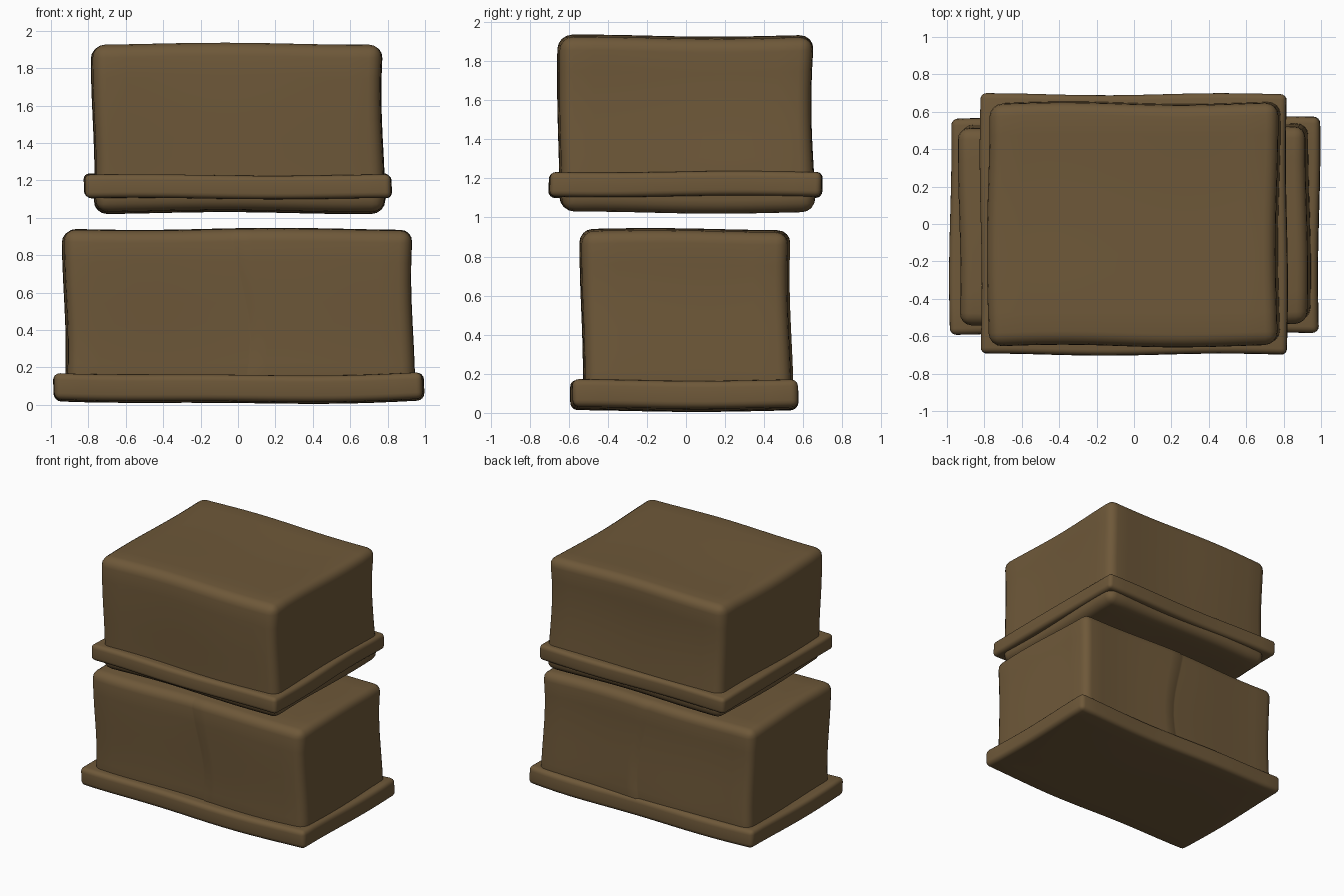
import bpy, bmesh
from math import sin, cos
from mathutils import Vector

if "Cube" in bpy.data.objects:
    bpy.data.objects.remove(bpy.data.objects["Cube"])

brown = bpy.data.materials.new("dark brown")
brown.diffuse_color = (0.156, 0.098, 0.041, 1)
brown.use_nodes = True
brown.node_tree.nodes["Principled BSDF"].inputs["Base Color"].default_value = brown.diffuse_color


def worn_block(name, lo, hi, radius, phase, amp=0.009, sag=0.0, seam=0.0):
    """Rounded box with gently uneven faces; seam steps the right half outward."""
    lo, hi = Vector(lo), Vector(hi)
    mid, size = (lo + hi) / 2, hi - lo
    bm = bmesh.new()
    bmesh.ops.create_cube(bm, size=1)
    for v in bm.verts:
        v.co = Vector([v.co[i] * size[i] + mid[i] for i in range(3)])
    bmesh.ops.bevel(bm, geom=bm.edges[:], offset=radius, segments=4,
                    profile=0.5, affect='EDGES')

    # Slice the faces so that they can undulate
    def cut(axis, pos):
        normal = Vector((0, 0, 0))
        normal[axis] = 1
        point = mid.copy()
        point[axis] = pos
        bmesh.ops.bisect_plane(bm, geom=bm.verts[:] + bm.edges[:] + bm.faces[:],
                               dist=1e-5, plane_co=point, plane_no=normal)

    for axis in range(3):
        inner = size[axis] - 2 * radius
        n = max(1, round(inner / 0.11))
        for k in range(1, n):
            cut(axis, lo[axis] + radius + inner * k / n)
    if seam:
        cut(0, 0.015)
        cut(0, 0.03)

    # Uneven hand-worn surface
    for v in bm.verts:
        x, y, z = v.co
        u = (v.co - mid)
        dx = amp * (sin(5.2 * z + phase) + 0.8 * cos(4.5 * y + phase * 2))
        dy = amp * (sin(4.8 * z + phase * 1.7) + 0.8 * cos(5 * x + phase))
        dz = amp * 0.6 * (sin(4.2 * x + phase) + cos(4.6 * y + phase * 1.3))
        pinch = 1 - 0.012 * cos(3 * u.z / size.z) if size.z > 0.4 else 1
        v.co = Vector((mid.x + u.x * pinch + dx, mid.y + u.y * pinch + dy,
                       z + dz + sag * (x / hi.x) ** 2))
        # Shallow step where two halves meet
        if seam and x > 0.02:
            fade = max(0, 1 - (x - 0.02) / 0.6)
            v.co.y += seam * fade * (1 if u.y > 0 else -1)
        if seam:
            v.co.x += 0.05 * sin(4.5 * (z - 0.7) + 3.1) * max(0, 1 - abs(x) / 0.5)

    mesh = bpy.data.meshes.new(name)
    bm.normal_update()
    bm.to_mesh(mesh)
    bm.free()
    mesh.materials.append(brown)
    obj = bpy.data.objects.new(name, mesh)
    bpy.context.collection.objects.link(obj)
    bpy.context.view_layer.objects.active = obj
    for o in bpy.context.selected_objects:
        o.select_set(False)
    obj.select_set(True)
    bpy.ops.object.shade_smooth_by_angle(angle=0.6)
    return obj


# Lower block and its base slab
worn_block("lower_block", (-0.93, -0.53, 0.05), (0.935, 0.53, 0.935), 0.065, 0.6, seam=0.008)
worn_block("lower_base_slab", (-0.985, -0.58, 0.01), (0.985, 0.575, 0.152), 0.035, 2.2,
           amp=0.008, sag=0.018)

# Upper block and the band around its foot
worn_block("upper_block", (-0.775, -0.65, 1.03), (0.775, 0.65, 1.925), 0.07, 1.9)
worn_block("upper_band", (-0.815, -0.695, 1.105), (0.82, 0.695, 1.23), 0.03, 3.9, amp=0.007)
